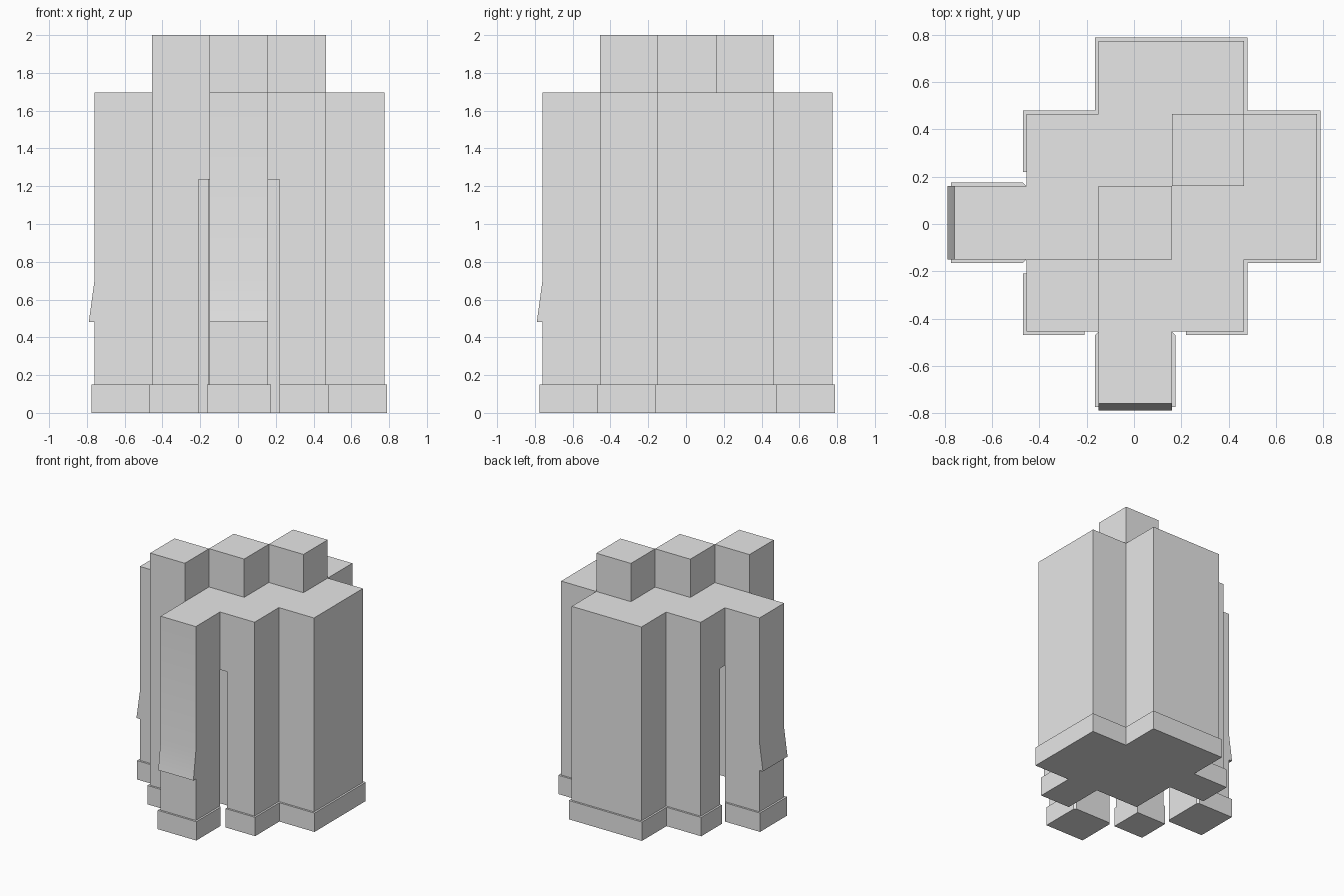
import bpy, bmesh
from math import radians

cube = bpy.data.objects.get("Cube")
if cube:
    bpy.data.objects.remove(cube, do_unlink=True)

grey = bpy.data.materials.new("light_grey")
grey.use_nodes = True
grey.diffuse_color = (0.8, 0.8, 0.8, 1)
grey.node_tree.nodes["Principled BSDF"].inputs["Base Color"].default_value = (0.8, 0.8, 0.8, 1)

# Plan steps shared by every part
FAR, INNER, MID, OUTER = -0.455, -0.15, 0.465, 0.775
STEP = 0.16
ROOF, TOP, DOOR, TRIM = 1.695, 2.0, 1.235, 0.15


def flat(a, b, h):
    return (a, b, h)


def swapped(a, b, h):
    return (b, a, h)


def prism(name, outline, lo, hi, place=flat):
    """Extrude a closed outline between two levels."""
    bm = bmesh.new()
    base = bm.faces.new([bm.verts.new(place(a, b, lo)) for a, b in outline])
    ext = bmesh.ops.extrude_face_region(bm, geom=[base])["geom"]
    start, end = place(0, 0, lo), place(0, 0, hi)
    bmesh.ops.translate(bm, vec=[e - s for s, e in zip(start, end)],
                        verts=[v for v in ext if isinstance(v, bmesh.types.BMVert)])
    bmesh.ops.recalc_face_normals(bm, faces=bm.faces[:])
    mesh = bpy.data.meshes.new(name)
    bm.to_mesh(mesh)
    bm.free()
    mesh.materials.append(grey)
    obj = bpy.data.objects.new(name, mesh)
    bpy.context.collection.objects.link(obj)
    return obj


def square(lo, hi):
    return [(lo, lo), (hi, lo), (hi, hi), (lo, hi)]


def stepped(corner, o=0.0):
    """Stepped plan of the main block, grown by o, closed by the given corner."""
    lo, inn, mid, out = FAR - o, INNER - o, MID + o, OUTER + o
    return corner + [(mid, lo), (mid, inn), (out, inn), (out, mid), (mid, mid),
                     (mid, out), (inn, out), (inn, mid), (lo, mid)]


def select_only(obj):
    bpy.ops.object.select_all(action='DESELECT')
    obj.select_set(True)
    bpy.context.view_layer.objects.active = obj


# Main block, full-height corner column and plinth
o = 0.015
main_walls = prism("main_walls", stepped([(FAR, INNER), (INNER, INNER), (INNER, FAR)]), 0.1, ROOF)
corner_tower = prism("corner_tower", square(FAR, INNER), 0.1, TOP)
main_plinth = prism("main_plinth", stepped([(FAR - o, FAR - o)], o), 0, TRIM)

# L-shaped passage hollowed behind both piers
a, b, c = -0.21, 0.22, INNER - 0.005
passage = prism("passage_cutter", [(b, c), (b, -0.6), (a, -0.6), (a, a), (-0.6, a),
                                   (-0.6, b), (c, b), (c, c)], -0.1, DOOR)
passage.hide_render = True
for part in (main_walls, corner_tower, main_plinth):
    cut = part.modifiers.new("passage", 'BOOLEAN')
    cut.operation = 'DIFFERENCE'
    cut.solver = 'EXACT'
    cut.object = passage
    select_only(part)
    bpy.ops.object.modifier_apply(modifier=cut.name)
bpy.data.objects.remove(passage, do_unlink=True)

# Roof towers running along the diagonal
prism("middle_tower", square(INNER, STEP), ROOF, TOP)
prism("back_tower", square(STEP, MID), ROOF, TOP)

# Two piers, each with a sloped lip and its own plinth
lip = [(FAR, 0.1), (-0.76, 0.1), (-0.76, 0.48), (-0.79, 0.48), (-0.76, 0.70),
       (-0.76, ROOF), (FAR, ROOF)]
foot = [(INNER, FAR), (INNER - o, FAR - o), (INNER - o, -0.775),
        (STEP + o, -0.775), (STEP + o, FAR - o), (STEP, FAR)]
for name, along, plan in (("front", lambda y, z, x: (x, y, z), flat),
                          ("right", lambda x, z, y: (x, y, z), swapped)):
    pier = prism(name + "_pier", lip, INNER, STEP, along)
    prism(name + "_pier_plinth", foot, 0, TRIM, plan)
    select_only(pier)
    bpy.ops.object.shade_smooth_by_angle(angle=radians(30))
